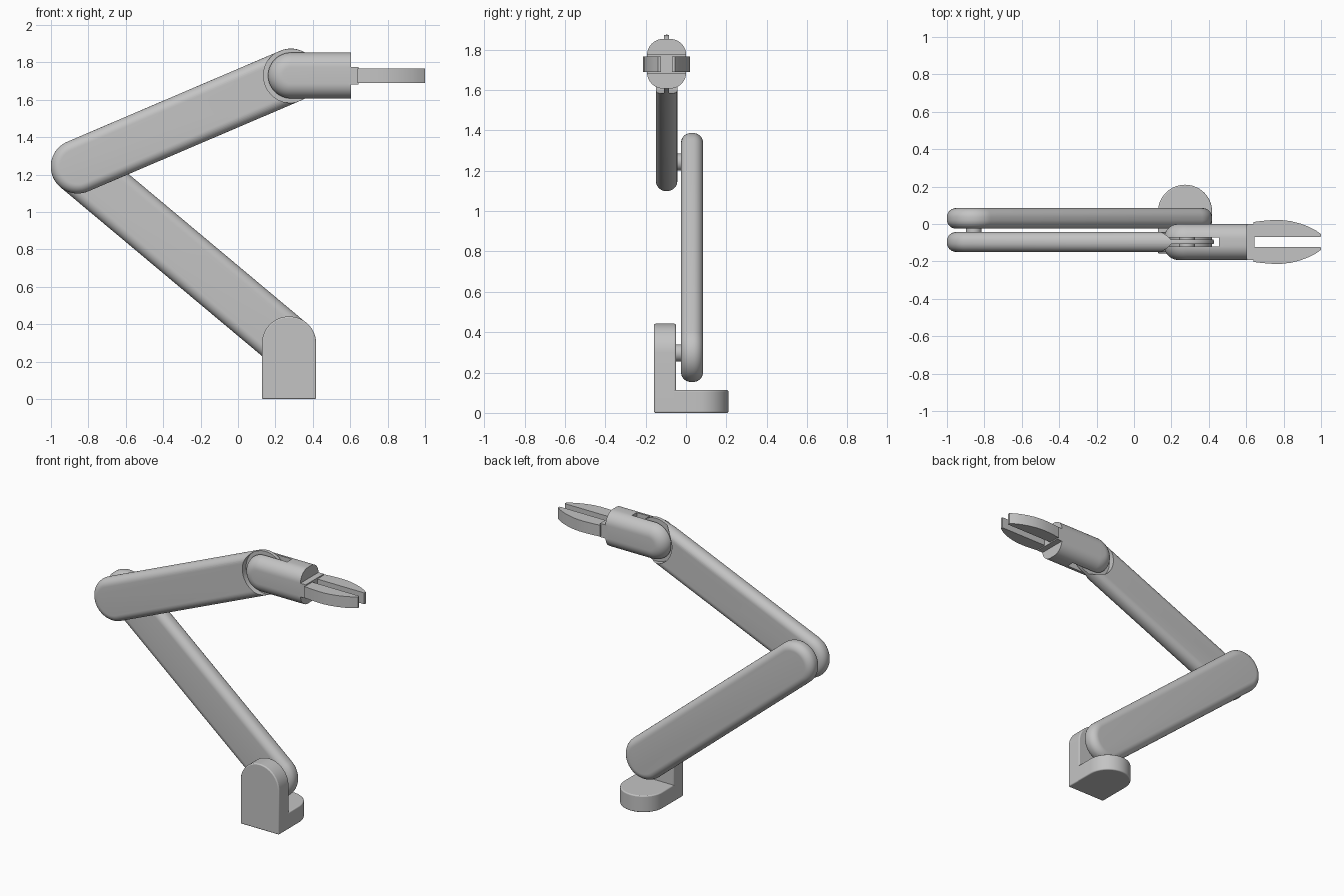
import bpy, bmesh, math
from mathutils import Vector

if "Cube" in bpy.data.objects:
    bpy.data.objects.remove(bpy.data.objects["Cube"], do_unlink=True)

grey = bpy.data.materials.new("light grey")
grey.use_nodes = True
COLOUR = (0.55, 0.55, 0.55, 1)
grey.diffuse_color = COLOUR
grey.node_tree.nodes["Principled BSDF"].inputs["Base Color"].default_value = COLOUR

BASE = (0.273, 0.297)      # joint centres in x, z
ELBOW = (-0.857, 1.243)
WRIST = (0.283, 1.73)
R = 0.144                  # arm half width
MID = -0.096               # y of the upper arm and hand centre plane


def arc(cx, cz, r, start, end, n=28):
    """Points on an arc, angles in degrees."""
    return [(cx + r * math.cos(math.radians(start + (end - start) * i / n)),
             cz + r * math.sin(math.radians(start + (end - start) * i / n)))
            for i in range(n + 1)]


def loft(name, rings):
    """Skin a stack of equal-length rings of 3D points and cap both ends."""
    bm = bmesh.new()
    loops = [[bm.verts.new(p) for p in ring] for ring in rings]
    n = len(loops[0])
    for a, b in zip(loops, loops[1:]):
        for i in range(n):
            bm.faces.new((a[i], a[(i + 1) % n], b[(i + 1) % n], b[i]))
    bm.faces.new(loops[0][::-1])
    bm.faces.new(loops[-1])
    bmesh.ops.recalc_face_normals(bm, faces=bm.faces)
    mesh = bpy.data.meshes.new(name)
    bm.to_mesh(mesh)
    bm.free()
    mesh.materials.append(grey)
    ob = bpy.data.objects.new(name, mesh)
    bpy.context.collection.objects.link(ob)
    return ob


def activate(ob):
    bpy.ops.object.select_all(action='DESELECT')
    ob.select_set(True)
    bpy.context.view_layer.objects.active = ob


def smooth(ob, angle=30):
    activate(ob)
    bpy.ops.object.shade_smooth_by_angle(angle=math.radians(angle))


def soften(ob, width):
    mod = ob.modifiers.new("bevel", 'BEVEL')
    mod.width, mod.segments = width, 3
    mod.limit_method, mod.angle_limit = 'ANGLE', math.radians(40)


def filleted(name, outline, y0, y1, fillet, steps=10):
    """Extrude outline(inset) along y with rounded rims."""
    half = []
    for i in range(steps + 1):
        t = math.pi / 2 * i / steps
        half.append((fillet * (1 - math.sin(t)), fillet * (1 - math.cos(t))))
    levels = [(s, y0 + d) for s, d in half] + [(s, y1 - d) for s, d in reversed(half)]
    return loft(name, [[(x, y, z) for x, z in outline(s)] for s, y in levels])


def prism_y(name, outline, y0, y1):
    return loft(name, [[(x, y, z) for x, z in outline] for y in (y0, y1)])


def prism_z(name, outline, z0, z1):
    return loft(name, [[(x, y, z) for x, y in outline] for z in (z0, z1)])


def link(name, p, q, y0, y1):
    """Arm with round ends and rounded rims."""
    a = math.degrees(math.atan2(q[1] - p[1], q[0] - p[0]))
    return filleted(name, lambda s: arc(*q, R - s, a - 90, a + 90)
                    + arc(*p, R - s, a + 90, a + 270), y0, y1, 0.05)


def pin(name, centre, y0, y1, r=0.042):
    smooth(prism_y(name, arc(*centre, r, 0, 350, 35), y0, y1))


def cut(ob, cutter):
    mod = ob.modifiers.new("cut", 'BOOLEAN')
    mod.operation, mod.object, mod.solver = 'DIFFERENCE', cutter, 'EXACT'
    activate(ob)
    bpy.ops.object.modifier_apply(modifier=mod.name)
    bpy.data.objects.remove(cutter, do_unlink=True)


# Base bracket: upright plate and round-ended foot
bx, bz = BASE
upright = prism_y("base_upright", [(bx - 0.145, 0), (bx + 0.145, 0)]
                  + arc(bx, bz, 0.145, 0, 180), -0.158, -0.05)
foot = prism_z("base_foot", [(bx - 0.145, -0.08), (bx + 0.145, -0.08)]
               + arc(bx, 0.065, 0.145, 0, 180), 0, 0.113)
for part in (upright, foot):
    soften(part, 0.007)
    smooth(part)

# Arms
smooth(link("lower_arm", BASE, ELBOW, -0.025, 0.085))
upper = link("upper_arm", ELBOW, WRIST, MID - 0.053, MID + 0.053)

# Round recesses on both sides of the wrist leave a thin tongue
for side in (-1, 1):
    ys = sorted((MID + side * 0.012, MID + side * 0.12))
    cut(upper, prism_y("recess_cutter", arc(*WRIST, 0.1465, 0, 355, 71), *ys))
smooth(upper)

# Joint pins
pin("base_pin", BASE, -0.06, -0.01)
pin("elbow_pin", ELBOW, -0.06, -0.01)
pin("wrist_pin", WRIST, MID - 0.04, MID + 0.04)

# Hand: rounded at the wrist, flat at the front, slotted for the tongue
wx, wz = WRIST
FRONT = 0.605


def hand_outline(s):
    r = 0.123 - s
    return arc(wx, wz, r, 90, 270) + [(FRONT, wz - r), (FRONT, wz + r)]


hand = filleted("hand", hand_outline, MID - 0.097, MID + 0.097, 0.08)
cut(hand, prism_y("slot_cutter", [(0, 1.4), (0.455, 1.4), (0.455, 2), (0, 2)],
                  MID - 0.025, MID + 0.025))
smooth(hand)

# Gripper mount and two curved fingers
prism_y("gripper_mount", [(0.59, 1.682), (0.645, 1.682), (0.645, 1.775), (0.59, 1.775)],
        MID - 0.097, MID + 0.097)
finger_profile = [(0.64, 0.027), (0.64, 0.107), (0.69, 0.113), (0.74, 0.117), (0.79, 0.117),
                  (0.84, 0.111), (0.89, 0.098), (0.935, 0.081), (0.97, 0.063),
                  (1.0, 0.042), (0.998, 0.027)]
for name, side in (("left_finger", 1), ("right_finger", -1)):
    smooth(prism_z(name, [(x, MID + side * d) for x, d in finger_profile], 1.69, 1.767))
